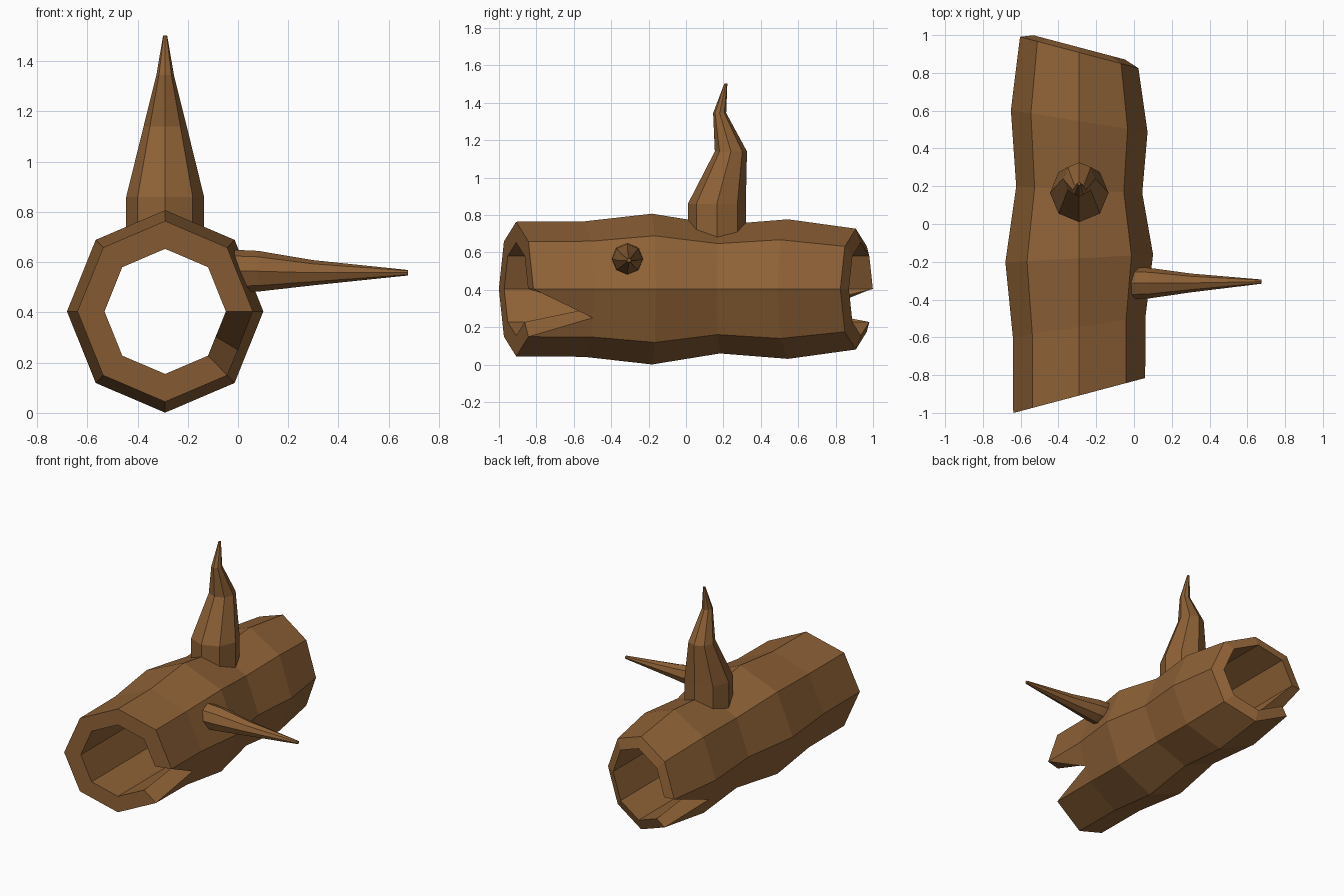
import bpy, bmesh
from math import sin, cos, pi
from mathutils import Vector

if "Cube" in bpy.data.objects:
    bpy.data.objects.remove(bpy.data.objects["Cube"])

N = 8
CX, CZ = -0.29, 0.404
bark = bpy.data.materials.new("bark")
bark.diffuse_color = (0.27, 0.12, 0.037, 1)
bark.use_nodes = True
bark.node_tree.nodes["Principled BSDF"].inputs["Base Color"].default_value = bark.diffuse_color


def finish(bm, name):
    bmesh.ops.recalc_face_normals(bm, faces=bm.faces)
    mesh = bpy.data.meshes.new(name)
    bm.to_mesh(mesh)
    bm.free()
    mesh.materials.append(bark)
    obj = bpy.data.objects.new(name, mesh)
    bpy.context.collection.objects.link(obj)


def log_ring(bm, t, r, shift=0.0):
    # The ends are cut at a slant, so y depends on x
    ring = []
    for i in range(N):
        a = 2 * pi * i / N
        dx = 0.97 * r * cos(a)
        ring.append(bm.verts.new((CX + dx, t * (0.908 - 0.265 * dx) + shift, CZ + r * sin(a))))
    return ring


# Hollow log with a split in each end
bm = bmesh.new()
radii = [0.36, 0.362, 0.403, 0.344, 0.373, 0.323]
outer = [log_ring(bm, -1 + 0.4 * k, r) for k, r in enumerate(radii)]
front_in = log_ring(bm, -1, 0.249)
back_in = log_ring(bm, 1, 0.249, 0.027)
# sector: (upper vertex, lower vertex, end ring, next ring, inner ring)
splits = {7: (0, 7, outer[0], outer[1], front_in),
          4: (4, 5, outer[-1], outer[-2], back_in)}

for s in range(N):
    a, b = s, (s + 1) % N
    tip_out = tip_in = None
    if s in splits:
        up, low, end, nxt, inner = splits[s]
        tip_out = bm.verts.new(nxt[up].co.lerp(nxt[low].co, 0.6))
        p = inner[up].co.lerp(inner[low].co, 0.57)
        tip_in = bm.verts.new((p.x, tip_out.co.y, p.z))
        for v in (up, low):
            bm.faces.new((end[v], nxt[v], tip_out))
            bm.faces.new((end[v], tip_out, tip_in, inner[v]))
    # outer bark
    for k in range(5):
        r0, r1 = outer[k], outer[k + 1]
        if (s == 7 and k == 0) or (s == 4 and k == 4):
            continue
        if s == 7 and k == 1:
            bm.faces.new((r0[a], tip_out, r0[b], r1[b], r1[a]))
        elif s == 4 and k == 3:
            bm.faces.new((r0[a], r0[b], r1[b], tip_out, r1[a]))
        else:
            bm.faces.new((r0[a], r0[b], r1[b], r1[a]))
    # inner wall
    wall = [front_in[a]] + ([tip_in] if s == 7 else []) + [front_in[b], back_in[b]]
    wall += ([tip_in] if s == 4 else []) + [back_in[a]]
    bm.faces.new(wall)
    # end rims
    if s != 7:
        bm.faces.new((outer[0][a], outer[0][b], front_in[b], front_in[a]))
    if s != 4:
        bm.faces.new((outer[-1][a], outer[-1][b], back_in[b], back_in[a]))
finish(bm, "hollow_log")


def branch(name, path, u, v):
    # Tapered 8-sided tube through (centre, radius) rings
    bm = bmesh.new()
    u, v = Vector(u), Vector(v)
    rings = []
    for c, r in path:
        rings.append([bm.verts.new(Vector(c) + r * (cos(2 * pi * i / N) * u + sin(2 * pi * i / N) * v))
                      for i in range(N)])
    for r0, r1 in zip(rings, rings[1:]):
        for i in range(N):
            j = (i + 1) % N
            bm.faces.new((r0[i], r0[j], r1[j], r1[i]))
    bm.faces.new(rings[0])
    bm.faces.new(rings[-1])
    finish(bm, name)


branch("upright_branch", [((CX, 0.165, 0.665), 0.155), ((CX, 0.165, 0.86), 0.155),
                          ((CX, 0.24, 1.14), 0.086), ((CX, 0.18, 1.345), 0.035),
                          ((CX, 0.213, 1.503), 0.008)], (1, 0, 0), (0, 1, 0))
branch("side_branch", [((-0.05, -0.313, 0.565), 0.086), ((0.08, -0.313, 0.564), 0.081),
                       ((0.30, -0.312, 0.558), 0.05), ((0.676, -0.305, 0.558), 0.011)],
       (0, 1, 0), (0, 0, 1))
